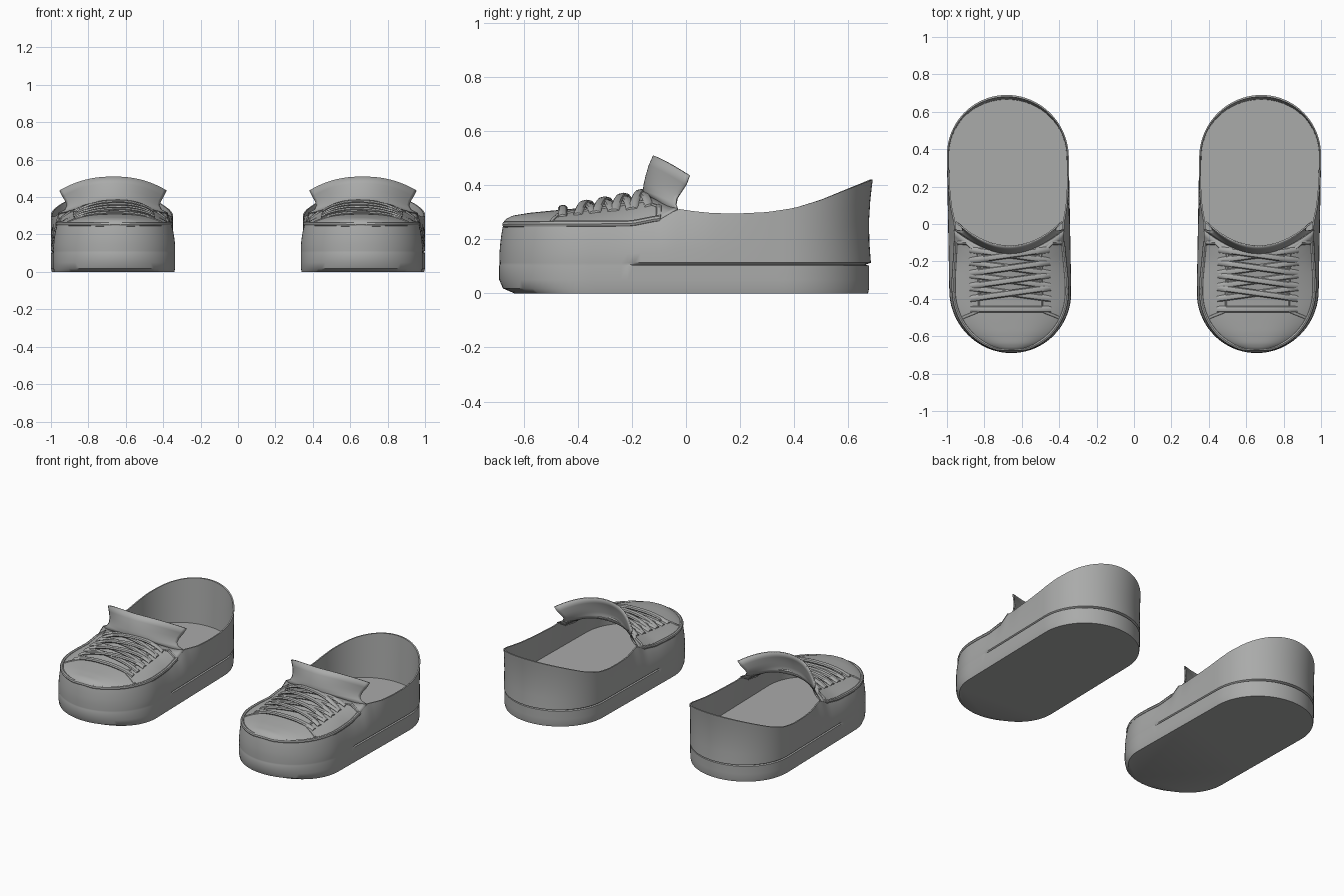
import bpy, bmesh, math

cube = bpy.data.objects.get("Cube")
if cube:
    bpy.data.objects.remove(cube)

grey = bpy.data.materials.new("plain grey")
grey.use_nodes = True
colour = (0.4, 0.405, 0.4, 1)
grey.diffuse_color = colour
grey.node_tree.nodes["Principled BSDF"].inputs["Base Color"].default_value = colour

HALF, ARC, STRAIGHT = 0.326, 0.33, 0.36


def table(points):
    """Piecewise linear function through a few points."""
    def f(y):
        if y <= points[0][0]:
            return points[0][1]
        for (a, p), (b, q) in zip(points, points[1:]):
            if y <= b:
                return p + (q - p) * (y - a) / (b - a)
        return points[-1][1]
    return f


# Height of the wall top, its inward lean, and the ridge height of the toe box
rim = table([(-0.68, 0.25), (-0.2, 0.25), (-0.1, 0.27), (-0.03, 0.312), (0.03, 0.303), (0.1, 0.296),
             (0.2, 0.295), (0.3, 0.3), (0.4, 0.315), (0.5, 0.345), (0.6, 0.385), (0.69, 0.42)])
lean = table([(-0.6, 0.95), (-0.3, 0.94), (-0.1, 0.89), (0, 0.9), (0.1, 0.96), (0.2, 0.985), (0.3, 1)])
ridge = table([(-0.676, 0.25), (-0.665, 0.27), (-0.64, 0.283), (-0.58, 0.293), (-0.5, 0.301),
               (-0.4, 0.31), (-0.3, 0.328), (-0.2, 0.348), (-0.1, 0.37)])


def half_width(y):
    d = max(abs(y) - STRAIGHT, 0) / ARC
    return HALF * math.sqrt(max(1 - d * d, 0))


def vamp_point(u, y, lift=0):
    z = rim(y) + (ridge(y) - rim(y)) * (1 - abs(u) ** 2.6)
    return (u * half_width(y / 0.98) * lean(y), y, z + lift)


def on_vamp(x, y, lift=0):
    return vamp_point(x / (half_width(y / 0.98) * lean(y)), y, lift)


def loft(name, rows, closed=False, caps=False, thickness=0):
    """Skin rows of points and make one copy for each foot."""
    n = len(rows[0])
    for label, side in (("left", 1), ("right", -1)):
        bm = bmesh.new()
        grid = [[bm.verts.new((side * (0.668 + 0.018 * y + x), y, z)) for x, y, z in row] for row in rows]
        for a, b in zip(grid, grid[1:]):
            for i in range(n if closed else n - 1):
                j = (i + 1) % n
                bm.faces.new((a[i], a[j], b[j], b[i]))
        if caps:
            bm.faces.new(grid[0])
            bm.faces.new(grid[-1])
        bmesh.ops.recalc_face_normals(bm, faces=bm.faces)
        mesh = bpy.data.meshes.new(label + "_" + name)
        bm.to_mesh(mesh)
        bm.free()
        mesh.materials.append(grey)
        obj = bpy.data.objects.new(label + "_" + name, mesh)
        bpy.context.collection.objects.link(obj)
        bpy.ops.object.select_all(action="DESELECT")
        obj.select_set(True)
        bpy.context.view_layer.objects.active = obj
        bpy.ops.object.shade_smooth_by_angle(angle=math.radians(40))
        if thickness:
            mod = obj.modifiers.new("thickness", "SOLIDIFY")
            mod.thickness = thickness
            mod.offset = 0


def cord(name, path, wide, thick):
    """Oval cord following a path."""
    rows = []
    for i, (x, y, z) in enumerate(path):
        a, b = path[max(i - 1, 0)], path[min(i + 1, len(path) - 1)]
        dx, dy = b[0] - a[0], b[1] - a[1]
        length = math.hypot(dx, dy) or 1
        ring = []
        for k in range(8):
            t = math.tau * k / 8
            s = wide * math.cos(t) / length
            ring.append((x - dy * s, y + dx * s, z + thick * math.sin(t)))
        rows.append(ring)
    loft(name, rows, closed=True, caps=True)


# Plan outline: two half ellipses joined by straight sides
outline = []
for sign in (-1, 1):
    for i in range(41):
        a = math.pi * i / 40
        outline.append((sign * -HALF * math.cos(a) * -1 * -1, sign * (STRAIGHT + ARC * math.sin(a))))
    for i in range(1, 30):
        outline.append((-sign * HALF, sign * STRAIGHT * (1 - 2 * i / 30)))
# Keep the outline in order round the shoe
outline.sort(key=lambda p: math.atan2(p[1], p[0]))


def ring(height, width, toe, heel):
    points = []
    for x, y in outline:
        k = toe if y < 0 else heel
        end = max(abs(y) - STRAIGHT, 0) / ARC
        yy = y * (1 + (k - 1) * end)
        points.append((x * width(y), yy, height(y)))
    return points


def flat(value):
    return lambda y: value


# Shoe shell: sole, groove, outer wall, rim, inner wall and insole
shell = [ring(flat(z), flat(w), toe, heel) for z, w, toe, heel in (
    (0, 0.985, 0.92, 0.975), (0.018, 0.997, 0.98, 0.98), (0.05, 1, 1, 0.98), (0.102, 1, 1, 0.98))]
shell.append(ring(flat(0.106), lambda y: 0.975 if y > -0.2 else 0.998, 0.998, 0.96))
shell.append(ring(flat(0.113), flat(1), 0.998, 0.99))
for t in (0.25, 0.5, 0.75, 0.9, 1):
    shell.append(ring(lambda y, t=t: 0.113 + (rim(y) - 0.113) * t,
                      lambda y, t=t: 1 - (1 - lean(y)) * t * t,
                      1 - 0.02 * t * t, 0.99 - 0.015 * math.sin(math.pi * t) + 0.01 * t))
shell.append(ring(rim, lambda y: lean(y) - 0.025, 0.965, 0.985))
shell.append(ring(flat(0.12), flat(0.965), 0.96, 0.965))
loft("shoe_shell", shell, closed=True, caps=True)

# Toe box, running back to a curved edge at the instep
steps = [i / 20 - 1 for i in range(41)]
vamp = []
for i in range(31):
    v = (i / 30) ** 1.6
    vamp.append([vamp_point(u, -0.675 + (0.525 + 0.12 * u * u) * v) for u in steps])
loft("toe_box", vamp, thickness=0.008)

# Flared tongue: half width, then centre and side values of y and z
tongue = [vamp[-1]]
for w, yc, ys, zc, zs in ((0.258, -0.156, -0.037, 0.38, 0.33), (0.246, -0.152, -0.033, 0.405, 0.352),
                          (0.252, -0.145, -0.018, 0.435, 0.375), (0.268, -0.134, 0, 0.472, 0.402),
                          (0.285, -0.118, 0.012, 0.508, 0.435)):
    tongue.append([(u * w, yc + (ys - yc) * u * u, zc + (zs - zc) * abs(u) ** 2.3) for u in steps])
loft("tongue", tongue, thickness=0.008)

# Raised welt round the toe box and up the instep
half = [vamp_point(0.8 + 0.19 * i / 6, -0.1, 0.004) for i in range(7)]
for i in range(1, 41):
    half.append(vamp_point(0.985, -0.1 - 0.568 * math.sin(math.pi / 2 * i / 40), 0.004))
cord("toe_welt", half + [(-x, y, z) for x, y, z in reversed(half)], 0.011, 0.012)

# Lace panel seams
for sign, label in ((1, "outer"), (-1, "inner")):
    seam = [vamp_point(sign * (0.93 - 0.3 * i / 8), -0.5 + 0.03 * i / 8, 0.002) for i in range(9)]
    seam += [on_vamp(sign * 0.165, -0.46 + 0.3 * i / 16, 0.002) for i in range(17)]
    cord(label + "_panel_seam", seam, 0.009, 0.008)
    # Edge of the panel beside the tongue
    top = [on_vamp(sign * (0.165 + 0.065 * i / 6), -0.16 + 0.06 * i / 6, 0.002) for i in range(7)]
    cord(label + "_panel_top", top, 0.009, 0.008)


def lace(name, start, end, lift):
    path = []
    for i in range(17):
        t = i / 16
        x = start[0] + (end[0] - start[0]) * t
        y = start[1] + (end[1] - start[1]) * t
        path.append(on_vamp(x, y, 0.002 + lift * math.sin(math.pi * t) ** 0.6))
    cord(name, path, 0.017, 0.01)


# Laces: one straight bar, then crossing pairs
lace("front_lace", (-0.215, -0.455), (0.215, -0.455), 0.01)
for i in range(4):
    y = -0.4 + 0.068 * i
    lace("under_lace_%d" % (i + 1), (-0.215, y), (0.215, y + 0.06), 0.008)
    lace("over_lace_%d" % (i + 1), (0.215, y), (-0.215, y + 0.06), 0.018)
